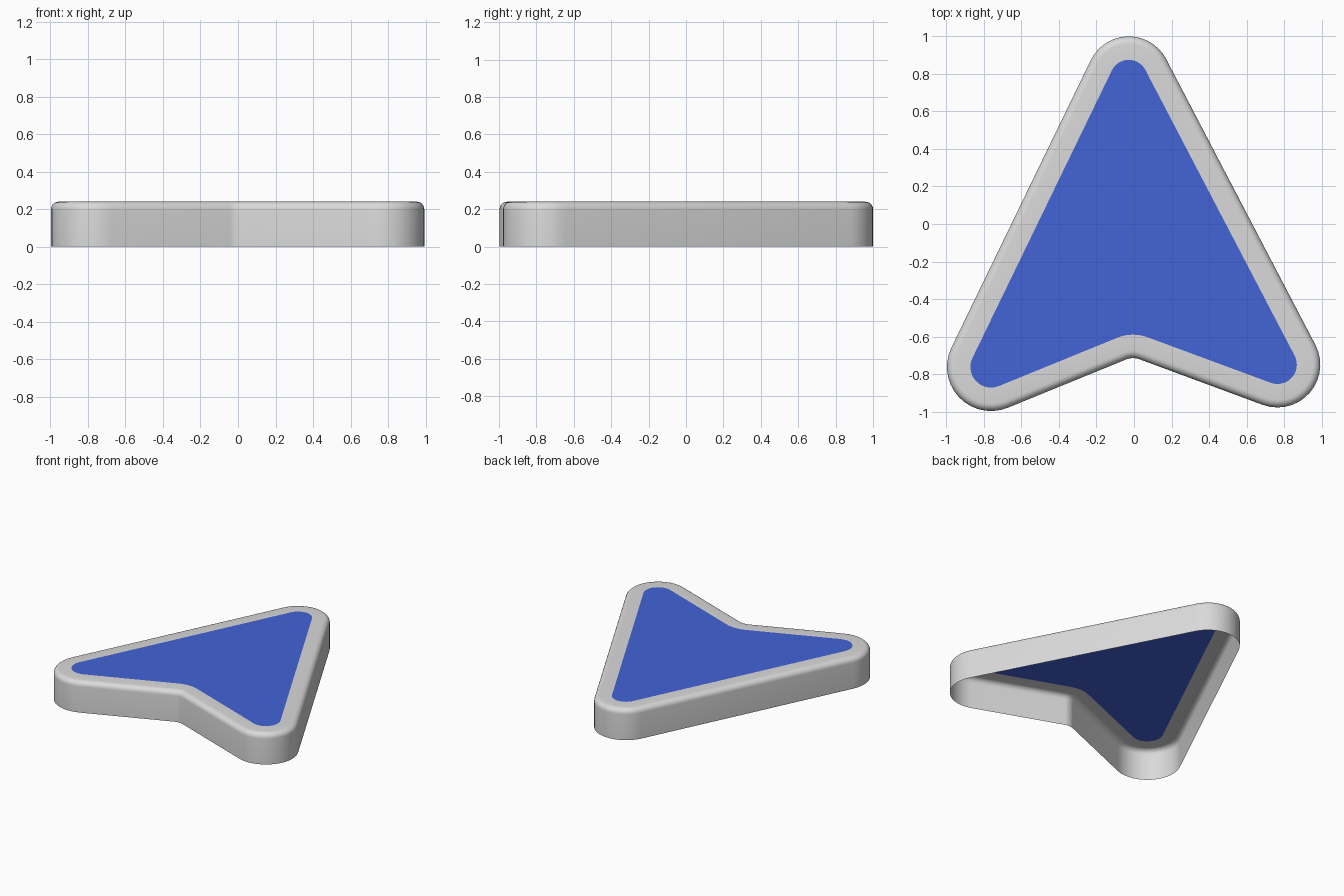
import bpy
import bmesh
from math import atan2, acos, pi, sin, cos, radians
from mathutils import Vector

cube = bpy.data.objects.get("Cube")
if cube:
    bpy.data.objects.remove(cube, do_unlink=True)

HEIGHT = 0.24      # total height
ROUND = 0.04       # radius of the rounded top edge
RIM = 0.125        # width of the grey rim
ARC_STEPS = 14

# Corner circles, counter-clockwise: x, y, signed radius (negative = notch)
CORNERS = [(-0.028, 0.775, 0.225),
           (-0.762, -0.762, 0.235),
           (-0.005, -0.815, -0.1),
           (0.765, -0.75, 0.228)]


def material(name, rgb):
    mat = bpy.data.materials.new(name)
    mat.use_nodes = True
    mat.diffuse_color = (*rgb, 1)
    bsdf = mat.node_tree.nodes["Principled BSDF"]
    bsdf.inputs["Base Color"].default_value = (*rgb, 1)
    bsdf.inputs["Roughness"].default_value = 0.6
    return mat


def tangent_angle(a, b):
    """Angle of the outward normal of the line touching two corner circles."""
    d = Vector((b[0] - a[0], b[1] - a[1]))
    return atan2(d.y, d.x) - acos((a[2] - b[2]) / d.length)


def outline(inset, z):
    """Rounded arrowhead outline, offset inward by inset."""
    points = []
    for i, corner in enumerate(CORNERS):
        x, y, r = corner
        start = tangent_angle(CORNERS[i - 1], corner)
        end = tangent_angle(corner, CORNERS[(i + 1) % len(CORNERS)])
        sweep = (end - start + pi) % (2 * pi) - pi
        for k in range(ARC_STEPS + 1):
            t = start + sweep * k / ARC_STEPS
            points.append((x + (r - inset) * cos(t), y + (r - inset) * sin(t), z))
    return points


def add_part(name, loops, mat, fill=False):
    """Skin stacked outlines; optionally cap the last one."""
    bm = bmesh.new()
    rings = [[bm.verts.new(p) for p in loop] for loop in loops]
    for low, high in zip(rings, rings[1:]):
        for i in range(len(low)):
            j = (i + 1) % len(low)
            bm.faces.new((low[i], low[j], high[j], high[i]))
    if fill:
        cap = bm.faces.new(rings[-1])
        bmesh.ops.triangulate(bm, faces=[cap])
    mesh = bpy.data.meshes.new(name)
    bm.to_mesh(mesh)
    bm.free()
    mesh.materials.append(mat)
    obj = bpy.data.objects.new(name, mesh)
    bpy.context.collection.objects.link(obj)
    bpy.ops.object.select_all(action='DESELECT')
    obj.select_set(True)
    bpy.context.view_layer.objects.active = obj
    bpy.ops.object.shade_smooth_by_angle(angle=radians(40))
    return obj


grey = material("light grey", (0.7, 0.7, 0.7))
blue = material("blue", (0.056, 0.126, 0.68))

# Open-bottomed shell: upright wall, rounded shoulder, flat rim
profile = [(0, 0)]
for k in range(7):
    a = k / 6 * pi / 2
    profile.append((ROUND * (1 - cos(a)), HEIGHT - ROUND * (1 - sin(a))))
profile.append((RIM, HEIGHT))
add_part("outer_shell", [outline(i, z) for i, z in profile], grey)

# Flat coloured panel inside the rim
add_part("top_panel", [outline(RIM, HEIGHT)], blue, fill=True)
